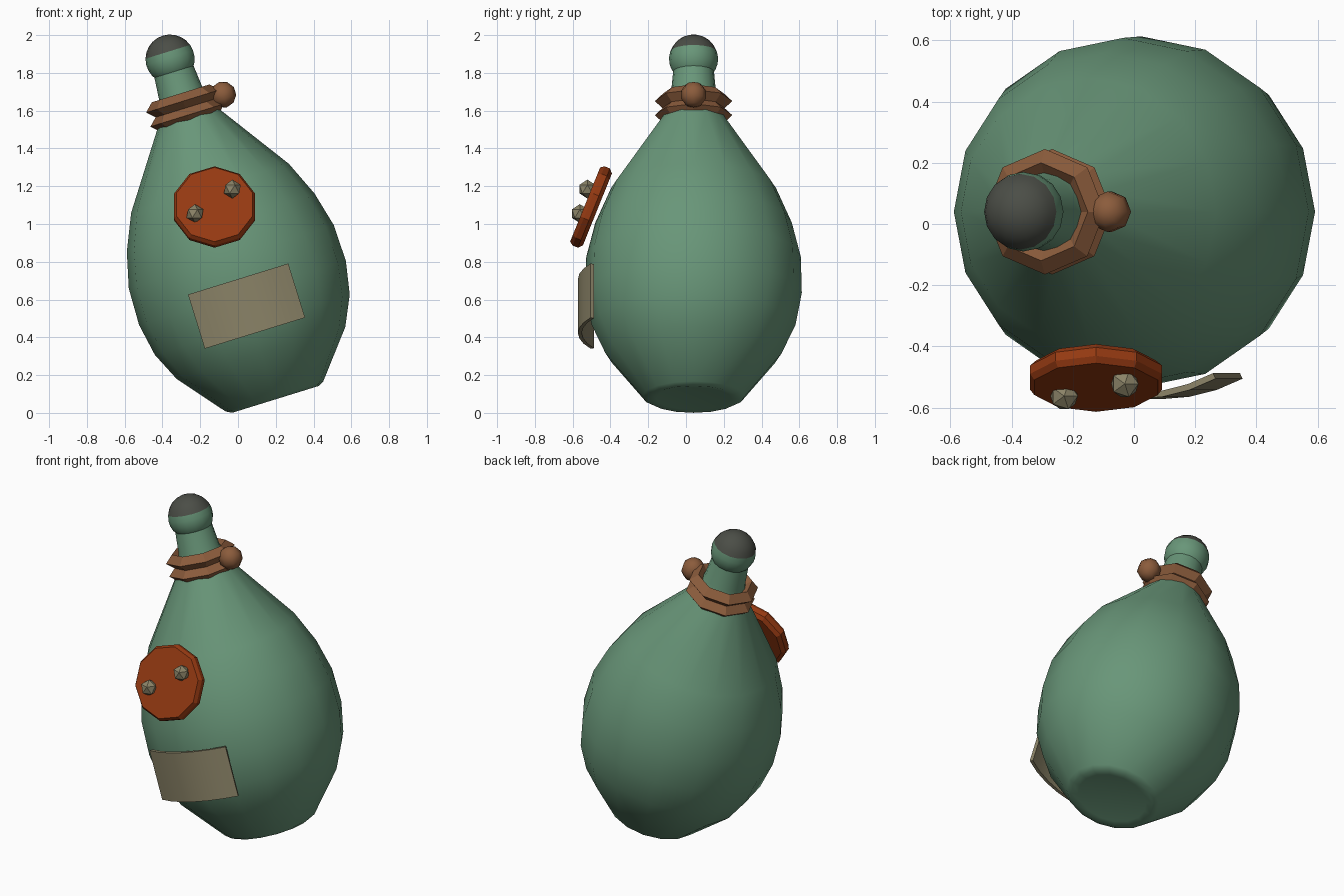
import bpy, bmesh, math
from mathutils import Matrix, Vector

if "Cube" in bpy.data.objects:
    bpy.data.objects.remove(bpy.data.objects["Cube"])


def material(name, rgb):
    m = bpy.data.materials.new(name)
    m.use_nodes = True
    m.diffuse_color = (*rgb, 1)
    bsdf = m.node_tree.nodes["Principled BSDF"]
    bsdf.inputs["Base Color"].default_value = (*rgb, 1)
    bsdf.inputs["Roughness"].default_value = 0.8
    return m


GREEN = material("green glass", (0.14, 0.305, 0.19))
CHARCOAL = material("charcoal stopper", (0.07, 0.075, 0.062))
BROWN = material("brown rope", (0.26, 0.107, 0.045))
RUST = material("rust red wax", (0.305, 0.042, 0.006))
KHAKI = material("khaki paper", (0.26, 0.23, 0.138))

# The whole bottle leans to its right about the base
LEAN = Matrix.Translation((0.201, 0.04, 0.062)) @ Matrix.Rotation(math.radians(-17.2), 4, 'Y')


def finish(name, bm, mat, matrix, smooth=None):
    bmesh.ops.recalc_face_normals(bm, faces=bm.faces)
    me = bpy.data.meshes.new(name)
    bm.to_mesh(me)
    bm.free()
    me.materials.append(mat)
    ob = bpy.data.objects.new(name, me)
    bpy.context.collection.objects.link(ob)
    ob.matrix_world = matrix
    if smooth:
        bpy.ops.object.select_all(action='DESELECT')
        ob.select_set(True)
        bpy.context.view_layer.objects.active = ob
        bpy.ops.object.shade_smooth_by_angle(angle=math.radians(smooth))
    return ob


def lathe(name, profile, sides, mat, matrix, smooth=None, closed=False):
    """Spin (radius, height) points around z."""
    bm = bmesh.new()
    rings = []
    for r, z in profile:
        if r == 0:
            rings.append([bm.verts.new((0, 0, z))] * sides)
        else:
            rings.append([bm.verts.new((r * math.cos(a), r * math.sin(a), z))
                          for a in (math.tau * i / sides for i in range(sides))])
    pairs = list(zip(rings, rings[1:]))
    if closed:
        pairs.append((rings[-1], rings[0]))
    for low, high in pairs:
        for i in range(sides):
            j = (i + 1) % sides
            corners = dict.fromkeys((low[i], low[j], high[j], high[i]))
            bm.faces.new(list(corners))
    return finish(name, bm, mat, matrix, smooth)


def arc(radius, height, start, end, steps):
    """Profile points of a ball between two latitudes in degrees."""
    pts = []
    for i in range(steps + 1):
        a = math.radians(start + (end - start) * i / steps)
        r = radius * math.cos(a)
        pts.append((r if r > 0.001 else 0, height + radius * math.sin(a)))
    return pts


# Bottle body and neck
body = [(0, 0.02), (0.2, 0.015), (0.24, 0.01), (0.271, 0.027), (0.467, 0.267),
        (0.54, 0.424), (0.573, 0.6), (0.568, 0.8), (0.52, 0.99), (0.437, 1.18),
        (0.175, 1.56), (0.14, 1.63), (0.12, 1.7), (0.107, 1.84), (0.1, 1.87)]
lathe("bottle_body", body, 16, GREEN, LEAN, 60)

# Rounded lip and stopper share one ball shape
lathe("bottle_lip", arc(0.13, 1.896, -70, 18, 6), 16, GREEN, LEAN, 60)
lathe("stopper", arc(0.13, 1.896, 18, 90, 5), 16, CHARCOAL, LEAN, 60)

# Two faceted rope rings around the neck
for name, height in (("lower_rope", 1.585), ("upper_rope", 1.663)):
    section = [(0.205, height), (0.16, height + 0.043),
               (0.115, height), (0.16, height - 0.043)]
    lathe(name, section, 8, BROWN, LEAN, closed=True)

# Rope knot
bm = bmesh.new()
bmesh.ops.create_uvsphere(bm, u_segments=8, v_segments=5, radius=0.07)
finish("rope_knot", bm, BROWN, LEAN @ Matrix.Translation((0.212, 0, 1.633)), 60)

# Wax seal: bevelled ten-sided disc tilted back against the shoulder
SEAL = (Matrix.Translation((-0.124, -0.534, 1.103))
        @ Matrix.Rotation(math.radians(68), 4, 'X')
        @ Matrix.Rotation(math.radians(18), 4, 'Z'))
seal = [(0, -0.07), (0.205, -0.07), (0.226, -0.05), (0.226, -0.02), (0.212, 0), (0, 0)]
lathe("wax_seal", seal, 10, RUST, SEAL)

# Faceted studs on the seal
for name, spot in (("right_stud", (-0.228, -0.562, 1.055)),
                   ("left_stud", (-0.03, -0.522, 1.185))):
    bm = bmesh.new()
    bmesh.ops.create_icosphere(bm, subdivisions=1, radius=0.05)
    finish(name, bm, KHAKI, Matrix.Translation(spot))

# Curved paper label wrapped on the front
bm = bmesh.new()
STEPS, HALF = 6, 27
columns = []
for i in range(STEPS + 1):
    a = math.radians(-HALF + 2 * HALF * i / STEPS)
    columns.append([bm.verts.new((r * math.sin(a), -r * math.cos(a), z))
                    for r, z in ((0.592, 0.377), (0.612, 0.377),
                                 (0.612, 0.677), (0.592, 0.677))])
for a, b in zip(columns, columns[1:]):
    for k in range(4):
        n = (k + 1) % 4
        bm.faces.new((a[k], a[n], b[n], b[k]))
bm.faces.new(columns[0])
bm.faces.new(columns[-1])
finish("paper_label", bm, KHAKI, LEAN, 30)
